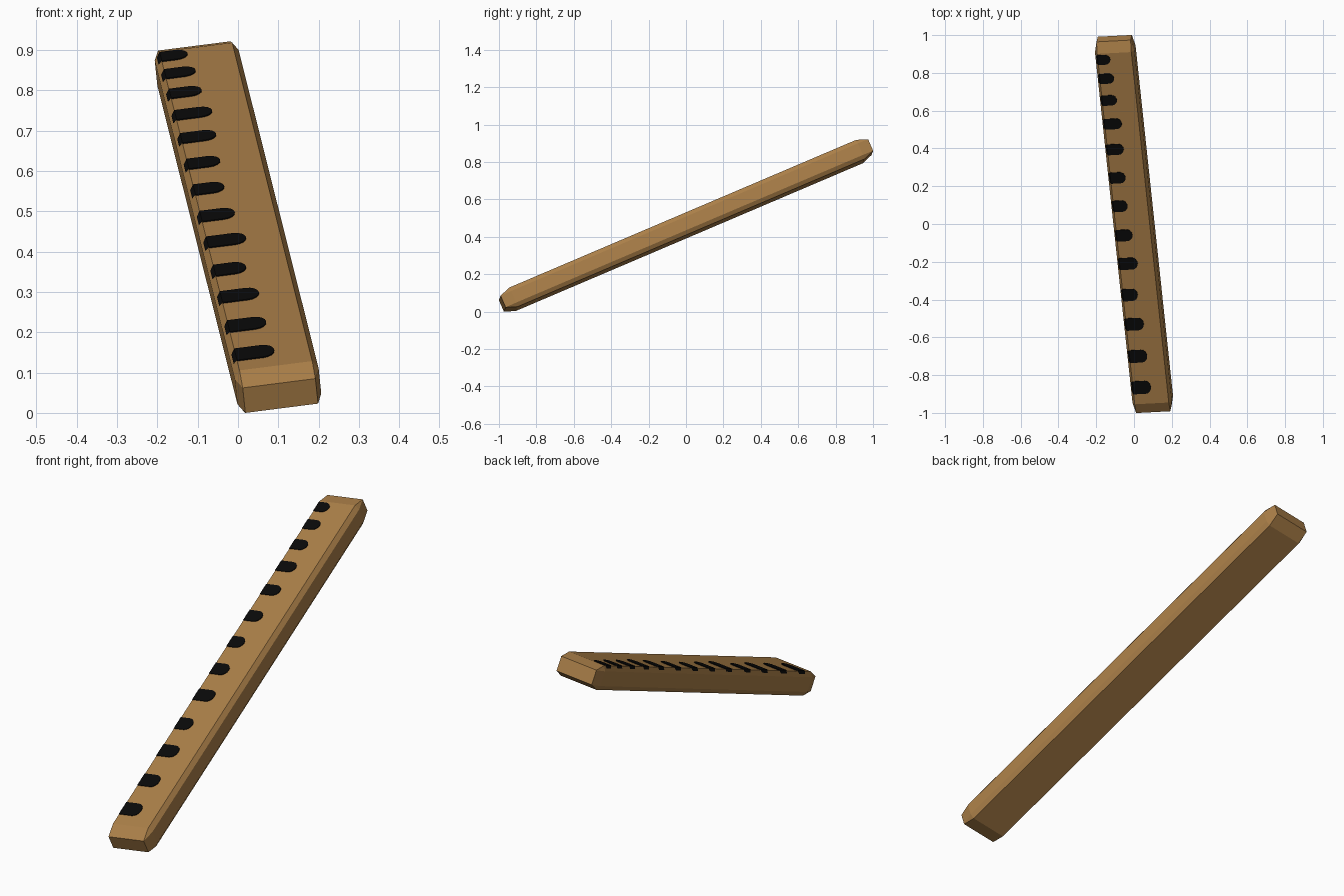
import bpy, bmesh, math
from mathutils import Vector, Matrix

if "Cube" in bpy.data.objects:
    bpy.data.objects.remove(bpy.data.objects["Cube"])

def material(name, col):
    m = bpy.data.materials.new(name)
    m.diffuse_color = (*col, 1)
    m.use_nodes = True
    m.node_tree.nodes["Principled BSDF"].inputs["Base Color"].default_value = m.diffuse_color
    return m

wood = material("warm wood", (0.41, 0.215, 0.066))
ink = material("black ink", (0.003, 0.003, 0.003))

# Local frame of the tilted plank: u = width, v = length, w = thickness
V = Vector((-0.098, 0.916, 0.390)).normalized()
U = Vector((0.99, 0.06, 0.13))
U = (U - V * U.dot(V)).normalized()
W = U.cross(V)
frame = Matrix((U, V, W)).transposed().to_4x4()

HU, HV, HW = 0.105, 1.073, 0.056      # half sizes
BU, BV, BW = 0.014, 0.060, 0.022      # chamfer along each axis

def finish(name, bm, mat, z):
    bmesh.ops.transform(bm, matrix=Matrix.Translation((0, 0, z)) @ frame, verts=bm.verts)
    bmesh.ops.recalc_face_normals(bm, faces=bm.faces)
    me = bpy.data.meshes.new(name)
    bm.to_mesh(me)
    bm.free()
    me.materials.append(mat)
    ob = bpy.data.objects.new(name, me)
    bpy.context.collection.objects.link(ob)

# Plank: chamfered box as a hull
bm = bmesh.new()
for a in (-1, 1):
    for b in (-1, 1):
        for c in (-1, 1):
            for p in ((HU, HV - BV, HW - BW), (HU - BU, HV, HW - BW), (HU - BU, HV - BV, HW)):
                bm.verts.new((a * p[0], b * p[1], c * p[2]))
bmesh.ops.convex_hull(bm, input=bm.verts)
bmesh.ops.dissolve_limit(bm, angle_limit=0.01, verts=bm.verts, edges=bm.edges)
base = -min((frame @ v.co).z for v in bm.verts)
finish("plank", bm, wood, base)

# Painted marks: thin plates, rounded at the inner end and folded over the left chamfer
ys = [-0.865, -0.70, -0.53, -0.375, -0.21, -0.06, 0.095, 0.245, 0.395, 0.53, 0.655, 0.77, 0.87]
ends = [0.09, 0.07, 0.052, 0.02, 0.02, -0.008, -0.034, -0.044, -0.054, -0.064, -0.09, -0.105, -0.125]
T = 0.003
bm = bmesh.new()
for i, (y, x) in enumerate(zip(ys, ends)):
    half = 0.037 - 0.009 * i / 12
    v = (y - W.y * HW + U.y * 0.05) / V.y
    u1 = (x - V.x * v - W.x * HW) / U.x
    u0 = -HU + BU
    r = 0.03
    outline = [(u0, v - half)]
    for k in range(9):
        t = -math.pi / 2 + math.pi * k / 8
        outline.append((u1 - r + r * math.cos(t), v + half * math.sin(t)))
    outline.append((u0, v + half))
    top = [bm.verts.new((a, b, HW + T)) for a, b in outline]
    low = [bm.verts.new((a, b, HW - T)) for a, b in outline]
    f = 0.5
    fold = [bm.verts.new((u0 - BU * f - s, b, HW - BW * f + s))
            for b in (v + half * 0.8, v - half * 0.8) for s in (T * 0.6,)]
    bm.faces.new(top)
    for k in range(len(top) - 1):
        bm.faces.new((top[k], low[k], low[k + 1], top[k + 1]))
    bm.faces.new((top[-1], fold[0], fold[1], top[0]))
finish("painted_marks", bm, ink, base)
